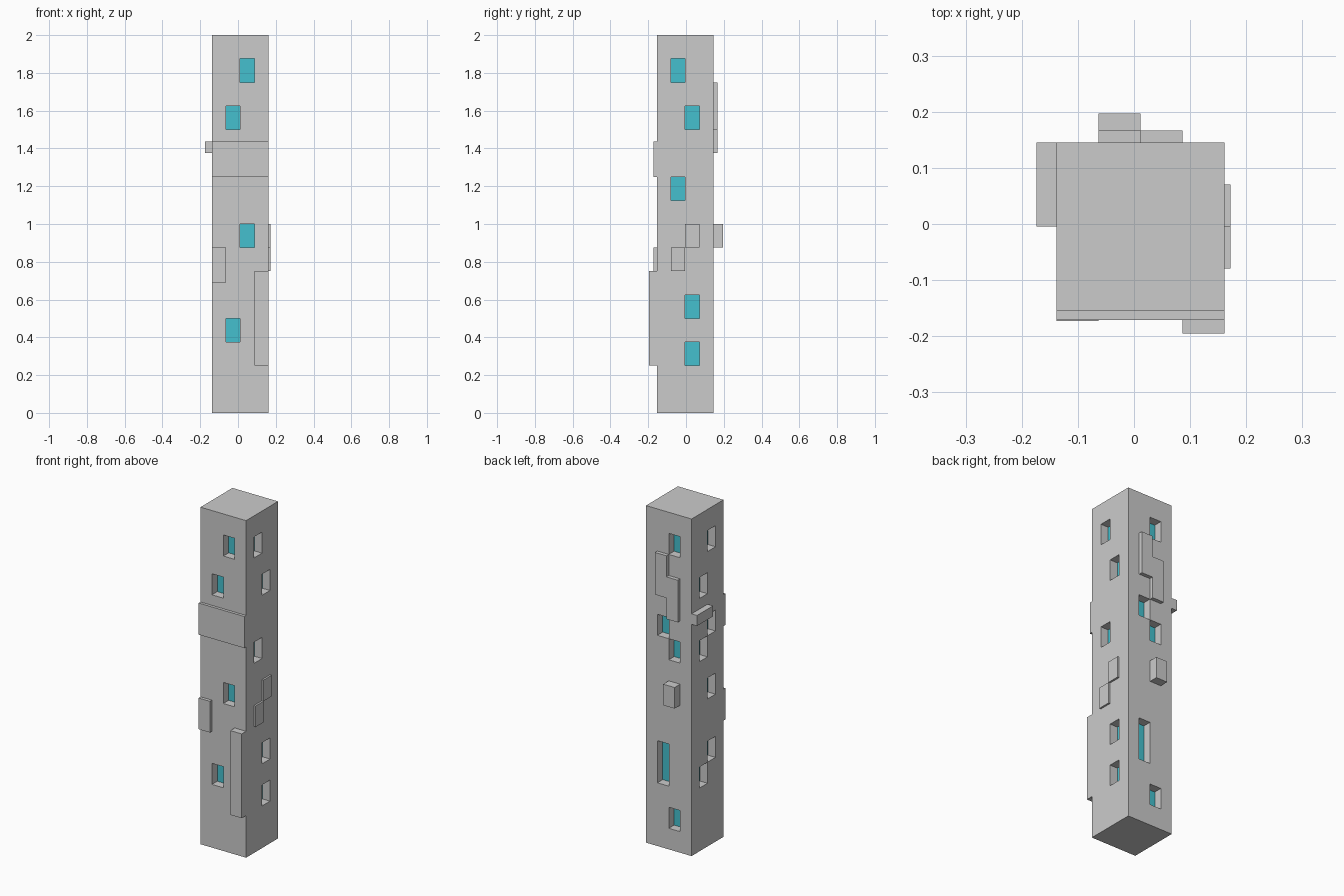
import bpy, bmesh
from mathutils import Matrix, Vector
from math import pi

if "Cube" in bpy.data.objects:
    bpy.data.objects.remove(bpy.data.objects["Cube"])

W, H, COLS, ROWS = 0.299, 2.0, 4, 16     # tower width, height, facade grid
CW, RH, RECESS = W / COLS, H / ROWS, 0.05
CENTRE = Vector((0.0115, -0.0045, 0))

# Window cells (column, row) per side, seen from outside
WINDOWS = {
    "front": [(2, 14), (1, 12), (2, 7), (1, 3)],
    "right": [(1, 14), (2, 12), (1, 9), (2, 4), (2, 2)],
    "back":  [(2, 14), (1, 10), (2, 9), (1, 4), (1, 3), (2, 1)],
    "left":  [(2, 14), (1, 12), (2, 10), (1, 9), (2, 7), (2, 4), (1, 3)],
}
SIDES = list(WINDOWS)

# Raised parts: name, side, first column, last column, z0, z1, projection
RAISED = [
    ("front_band", "front", 0, 4, 1.25, 1.4375, 0.017),
    ("front_small_panel", "front", 0, 1, 0.69, 0.875, 0.019),
    ("front_tall_panel", "front", 3, 4, 0.25, 0.75, 0.041),
    ("right_upper_panel", "right", 2, 3, 0.875, 1.0, 0.011),
    ("right_lower_panel", "right", 1, 2, 0.75, 0.875, 0.011),
    ("back_box", "back", 2, 3, 0.875, 1.0, 0.052),
    ("back_upper_panel", "back", 1, 2, 1.5, 1.75, 0.022),
    ("back_lower_panel", "back", 2, 3, 1.375, 1.625, 0.022),
    ("left_ledge", "left", 0, 2, 1.375, 1.4375, 0.036),
]


def place(side, u, out, z):
    """Facade coordinates to model space; out is measured from the wall."""
    turn = Matrix.Rotation(SIDES.index(side) * pi / 2, 3, 'Z')
    return CENTRE + turn @ Vector((u - W / 2, -W / 2 - out, z))


def quad(bm, side, pts):
    bm.faces.new([bm.verts.new(place(side, *p)) for p in pts])


def finish(bm, name, material=None):
    bmesh.ops.remove_doubles(bm, verts=bm.verts, dist=1e-5)
    mesh = bpy.data.meshes.new(name)
    bm.to_mesh(mesh)
    bm.free()
    obj = bpy.data.objects.new(name, mesh)
    bpy.context.collection.objects.link(obj)
    if material:
        mesh.materials.append(material)


# Tower walls with recessed windows, and the glass behind them
walls, glass = bmesh.new(), bmesh.new()
for side, cells in WINDOWS.items():
    for c in range(COLS):
        for r in range(ROWS):
            u0, u1, z0, z1 = c * CW, (c + 1) * CW, r * RH, (r + 1) * RH
            ring = [(u0, z0), (u1, z0), (u1, z1), (u0, z1)]
            if (c, r) not in cells:
                quad(walls, side, [(u, 0, z) for u, z in ring])
                continue
            quad(glass, side, [(u, -RECESS, z) for u, z in ring])
            steps = [(0, -1), (1, 0), (0, 1), (-1, 0)]
            for i, (dc, dr) in enumerate(steps):
                if (c + dc, r + dr) in cells:
                    continue            # tall window: no bar between cells
                (ua, za), (ub, zb) = ring[i], ring[(i + 1) % 4]
                quad(walls, side, [(ua, 0, za), (ub, 0, zb),
                                   (ub, -RECESS, zb), (ua, -RECESS, za)])

# Roof and base
quad(walls, "front", [(0, 0, H), (W, 0, H), (W, -W, H), (0, -W, H)])
quad(walls, "front", [(0, -W, 0), (W, -W, 0), (W, 0, 0), (0, 0, 0)])

cyan = bpy.data.materials.new("window_cyan")
cyan.diffuse_color = (0.06, 0.53, 0.62, 1)
cyan.use_nodes = True
cyan.node_tree.nodes["Principled BSDF"].inputs["Base Color"].default_value = cyan.diffuse_color
finish(walls, "tower_walls")
finish(glass, "window_glass", cyan)

# Raised panels, ledges and boxes
for name, side, c0, c1, z0, z1, out in RAISED:
    bm = bmesh.new()
    v = [bm.verts.new(place(side, u, o, z))
         for o in (out, 0) for u, z in
         ((c0 * CW, z0), (c1 * CW, z0), (c1 * CW, z1), (c0 * CW, z1))]
    bm.faces.new(v[:4])
    bm.faces.new(v[:3:-1])
    for i in range(4):
        j = (i + 1) % 4
        bm.faces.new((v[i], v[i + 4], v[j + 4], v[j]))
    finish(bm, name)
